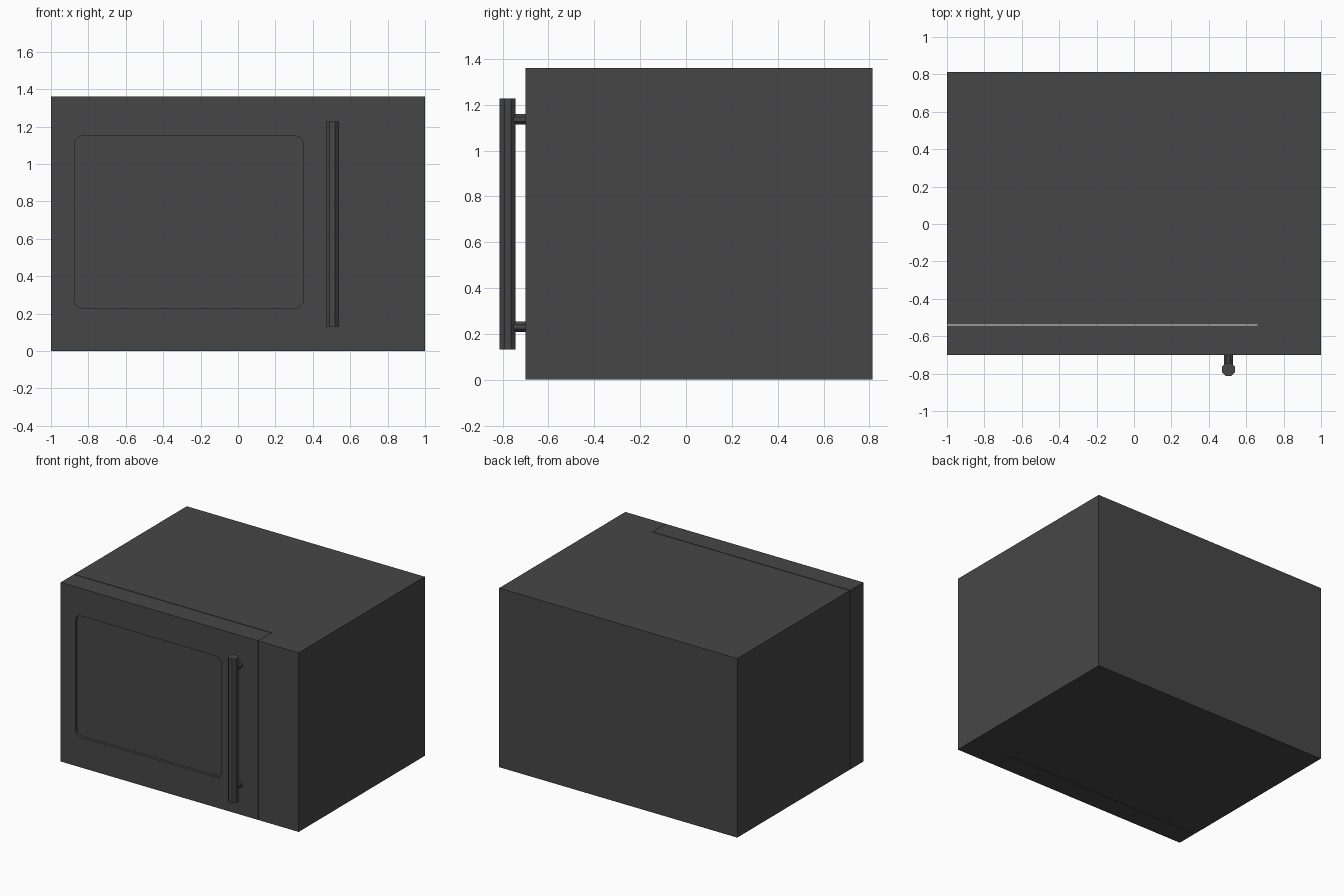
import bpy, bmesh, math
from mathutils import Matrix

if "Cube" in bpy.data.objects:
    bpy.data.objects.remove(bpy.data.objects["Cube"])

mat = bpy.data.materials.new("charcoal grey")
mat.diffuse_color = (0.062, 0.062, 0.062, 1)
mat.use_nodes = True
mat.node_tree.nodes["Principled BSDF"].inputs["Base Color"].default_value = mat.diffuse_color


def finish(name, bm):
    bmesh.ops.recalc_face_normals(bm, faces=bm.faces)
    me = bpy.data.meshes.new(name)
    bm.to_mesh(me)
    bm.free()
    me.materials.append(mat)
    ob = bpy.data.objects.new(name, me)
    bpy.context.collection.objects.link(ob)
    return ob


def extrude(name, pts, vec):
    """Prism from a closed outline of 3D points."""
    bm = bmesh.new()
    f = bm.faces.new([bm.verts.new(p) for p in pts])
    r = bmesh.ops.extrude_face_region(bm, geom=[f], use_keep_orig=True)
    vs = [g for g in r["geom"] if isinstance(g, bmesh.types.BMVert)]
    bmesh.ops.translate(bm, verts=vs, vec=vec)
    return finish(name, bm)


def rod(name, centre, radius, length, along_y=False):
    """Octagonal rod with flats facing front and sides."""
    bm = bmesh.new()
    bmesh.ops.create_cone(bm, cap_ends=True, segments=8, radius1=radius,
                          radius2=radius, depth=length)
    bm.transform(Matrix.Rotation(math.pi / 8, 4, 'Z'))
    if along_y:
        bm.transform(Matrix.Rotation(math.pi / 2, 4, 'X'))
    bm.transform(Matrix.Translation(centre))
    return finish(name, bm)


H, FRONT, BACK = 1.36, -0.70, 0.813

# Cabinet: L-shaped plan, with the control panel block at front right
plan = [(-1, -0.538), (0.661, -0.538), (0.661, FRONT), (1, FRONT),
        (1, BACK), (-1, BACK)]
extrude("cabinet", [(x, y, 0) for x, y in plan], (0, 0, H))

# Door, separated from the cabinet by a thin gap
door = extrude("door", [(-1, FRONT, 0), (0.659, FRONT, 0),
                        (0.659, -0.543, 0), (-1, -0.543, 0)], (0, 0, H))

# Shallow window recess with rounded corners
x0, x1, z0, z1, r = -0.875, 0.35, 0.23, 1.15, 0.045
outline = []
for i, (cx, cz) in enumerate([(x1 - r, z1 - r), (x0 + r, z1 - r),
                              (x0 + r, z0 + r), (x1 - r, z0 + r)]):
    for k in range(6):
        a = math.pi / 2 * (i + k / 5)
        outline.append((cx + r * math.cos(a), FRONT - 0.05, cz + r * math.sin(a)))
cutter = extrude("window_cutter", outline, (0, 0.07, 0))
cutter.hide_render = True
mod = door.modifiers.new("window recess", 'BOOLEAN')
mod.operation = 'DIFFERENCE'
mod.solver = 'EXACT'
mod.object = cutter
bpy.context.view_layer.objects.active = door
bpy.ops.object.modifier_apply(modifier=mod.name)
bpy.data.objects.remove(cutter)

# Handle bar and its two mounts
c8 = math.cos(math.pi / 8)
rod("handle_bar", (0.505, -0.778, 0.68), 0.035 / c8, 1.095)
for label, z in (("upper", 1.136), ("lower", 0.231)):
    rod(label + "_handle_mount", (0.505, -0.725, z), 0.023 / c8, 0.07, True)
